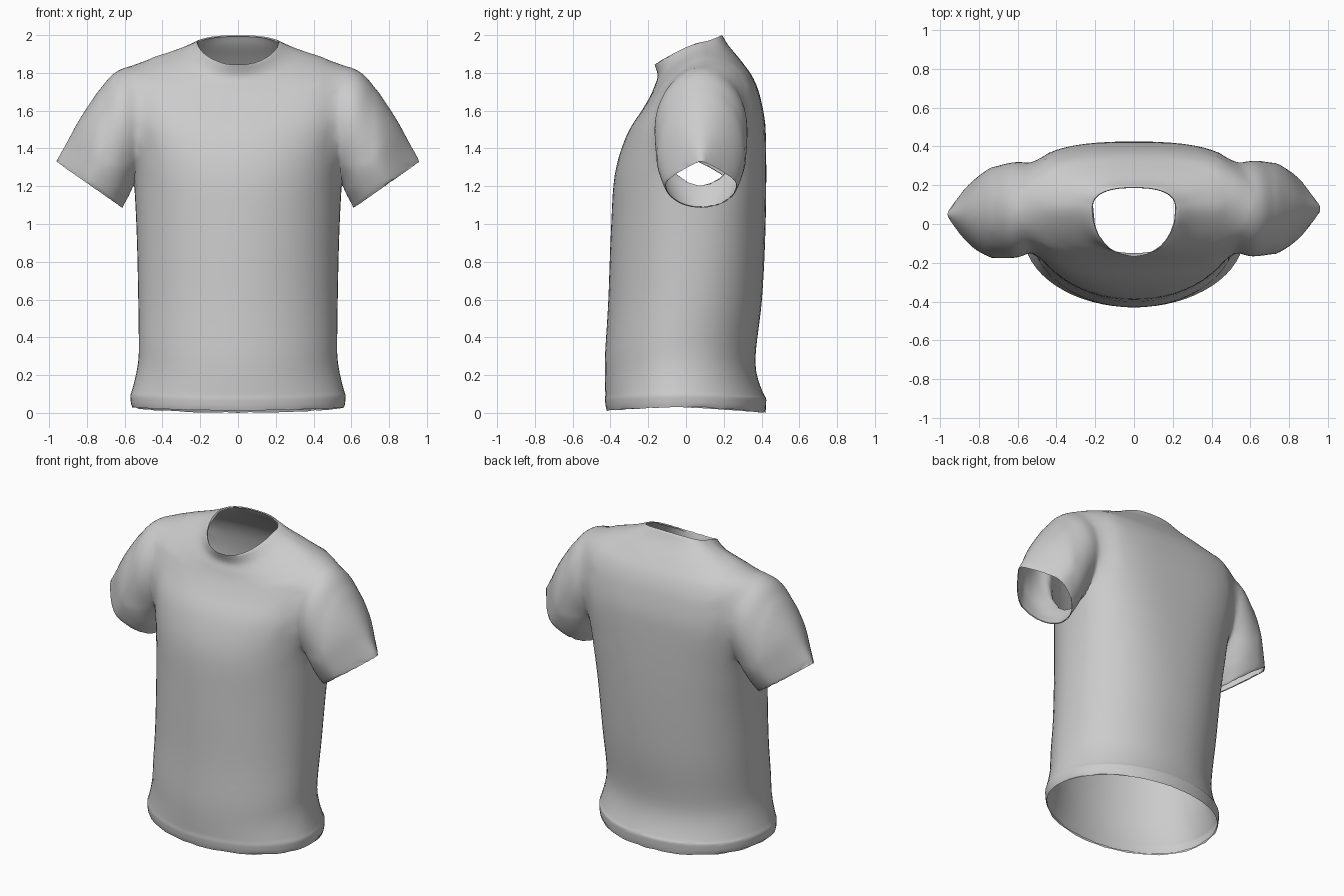
import bpy, bmesh, math

if "Cube" in bpy.data.objects:
    bpy.data.objects.remove(bpy.data.objects["Cube"])

SEG = 64   # points around each loop
STEPS = 5  # loops between two profile rows


def smooth_rows(rows):
    """Monotone cubic interpolation of the profile rows."""
    def tangent(i, k):
        if i == 0:
            return rows[1][k] - rows[0][k]
        if i == len(rows) - 1:
            return rows[-1][k] - rows[-2][k]
        a, b = rows[i][k] - rows[i - 1][k], rows[i + 1][k] - rows[i][k]
        if a * b <= 0:
            return 0
        return math.copysign(min(abs(a + b) / 2, 2 * abs(a), 2 * abs(b)), a)

    out = []
    for i in range(len(rows) - 1):
        for j in range(STEPS):
            t = j / STEPS
            row = []
            for k in range(len(rows[0])):
                p, q = rows[i][k], rows[i + 1][k]
                row.append((2*t**3 - 3*t*t + 1) * p + (t**3 - 2*t*t + t) * tangent(i, k)
                           + (3*t*t - 2*t**3) * q + (t**3 - t*t) * tangent(i + 1, k))
            out.append(row)
    return out + [rows[-1]]


def loft(name, rows, ring):
    """Closed loft: one loop per row, capped with a single face at both ends."""
    bm = bmesh.new()
    loops = [[bm.verts.new(ring(r, 2 * math.pi * i / SEG)) for i in range(SEG)] for r in smooth_rows(rows)]
    for a, b in zip(loops, loops[1:]):
        for i in range(SEG):
            j = (i + 1) % SEG
            bm.faces.new((a[i], a[j], b[j], b[i]))
    bm.faces.new(loops[0])
    bm.faces.new(loops[-1])
    bmesh.ops.recalc_face_normals(bm, faces=bm.faces)
    me = bpy.data.meshes.new(name)
    bm.to_mesh(me)
    bm.free()
    ob = bpy.data.objects.new(name, me)
    bpy.context.collection.objects.link(ob)
    return ob


def torso_ring(r, t):
    w, yf, yb, zf, zs, zb, ys, ef, eb = r
    c, s = math.cos(t), math.sin(t)
    e, y, z = (eb, yb, zb) if s > 0 else (ef, yf, zf)
    return (math.copysign(w * abs(c) ** e, c),
            ys + (y - ys) * abs(s) ** e,
            zs + (z - zs) * abs(s) ** 1.2)


def sleeve_ring(side):
    def ring(r, t):
        xt, zt, xb, zb, yf, yb, k = r
        c, s = math.cos(t), math.sin(t)
        yc = (yf + yb) / 2 + (-0.03 if side < 0 else 0) * max(0, xt - 0.6) / 0.36
        hw = (yb - yf) / 2 * (1 - k * max(0, c) ** 1.5)   # pinched along the top
        return (side * ((xt + xb) / 2 + (xt - xb) / 2 * c), yc + hw * s,
                (zt + zb) / 2 + (zt - zb) / 2 * c)
    return ring


# Torso: half width, front y, back y, front z, side z, back z, side y, front and back roundness
torso = [
    (0.558, -0.415, 0.412, 0.025, 0.045, 0.015, -0.05, 1.0, 0.95),  # hem folded inward
    (0.563, -0.420, 0.420, 0.01, 0.03, 0.00, -0.05, 1.0, 0.95),
    (0.570, -0.429, 0.425, 0.075, 0.09, 0.07, -0.05, 1.0, 0.95),
    (0.564, -0.427, 0.416, 0.095, 0.11, 0.09, -0.05, 1.0, 0.95),
    (0.525, -0.430, 0.367, 0.25, 0.32, 0.27, -0.05, 1.0, 0.92),
    (0.528, -0.412, 0.402, 0.58, 0.60, 0.60, -0.01, 1.0, 0.90),
    (0.537, -0.397, 0.420, 0.97, 0.97, 0.95, 0.03, 0.98, 0.84),
    (0.555, -0.377, 0.425, 1.26, 1.26, 1.26, 0.07, 0.92, 0.75),
    (0.595, -0.314, 0.422, 1.47, 1.52, 1.49, 0.08, 0.86, 0.68),
    (0.617, -0.228, 0.396, 1.61, 1.72, 1.66, 0.08, 0.82, 0.68),
    (0.605, -0.188, 0.357, 1.68, 1.828, 1.77, 0.085, 0.84, 0.74),
    (0.480, -0.165, 0.295, 1.735, 1.872, 1.86, 0.09, 0.88, 0.80),
    (0.310, -0.150, 0.225, 1.785, 1.928, 1.945, 0.09, 0.92, 0.80),
    (0.218, -0.168, 0.190, 1.845, 1.964, 2.00, 0.08, 0.95, 0.80),    # collar edge
    (0.211, -0.162, 0.184, 1.835, 1.954, 1.99, 0.08, 0.95, 0.80),    # collar folded inward
]
shirt = loft("t_shirt", torso, torso_ring)

# Sleeves: top x, top z, bottom x, bottom z, front y, back y, pinch
sleeve = [
    (0.46, 1.76, 0.42, 1.38, -0.04, 0.22, 0.0),
    (0.58, 1.835, 0.50, 1.28, -0.15, 0.315, 0.05),
    (0.665, 1.80, 0.535, 1.23, -0.172, 0.330, 0.05),
    (0.725, 1.725, 0.557, 1.195, -0.170, 0.330, 0.05),
    (0.835, 1.56, 0.578, 1.15, -0.16, 0.320, 0.15),
    (0.912, 1.42, 0.600, 1.11, -0.135, 0.295, 0.42),
    (0.963, 1.33, 0.612, 1.085, -0.11, 0.27, 0.65),       # cuff edge
    (0.953, 1.333, 0.615, 1.093, -0.105, 0.265, 0.65),    # cuff folded inward
]
for side in (1, -1):
    part = loft("sleeve", sleeve, sleeve_ring(side))
    mod = shirt.modifiers.new("join", 'BOOLEAN')
    mod.operation = 'UNION'
    mod.solver = 'EXACT'
    mod.object = part
    bpy.context.view_layer.objects.active = shirt
    bpy.ops.object.modifier_apply(modifier=mod.name)
    bpy.data.objects.remove(part)

# Open the neck, hem and cuffs by removing the large cap faces
bm = bmesh.new()
bm.from_mesh(shirt.data)
caps = [f for f in bm.faces if len(f.verts) > 30]
bmesh.ops.delete(bm, geom=caps, context='FACES')
bmesh.ops.remove_doubles(bm, verts=bm.verts, dist=0.006)

# Blend the shoulder seam; only lightly at the armpit
for low, times in ((1.2, 3), (1.32, 12)):
    blend = [v for v in bm.verts if 0.45 < abs(v.co.x) < 0.73 and v.co.z > low]
    for _ in range(times):
        bmesh.ops.smooth_vert(bm, verts=blend, factor=0.5, use_axis_x=True, use_axis_y=True, use_axis_z=True)
bm.to_mesh(shirt.data)
bm.free()

shirt.select_set(True)
bpy.context.view_layer.objects.active = shirt
bpy.ops.object.shade_smooth_by_angle(angle=math.radians(60))
